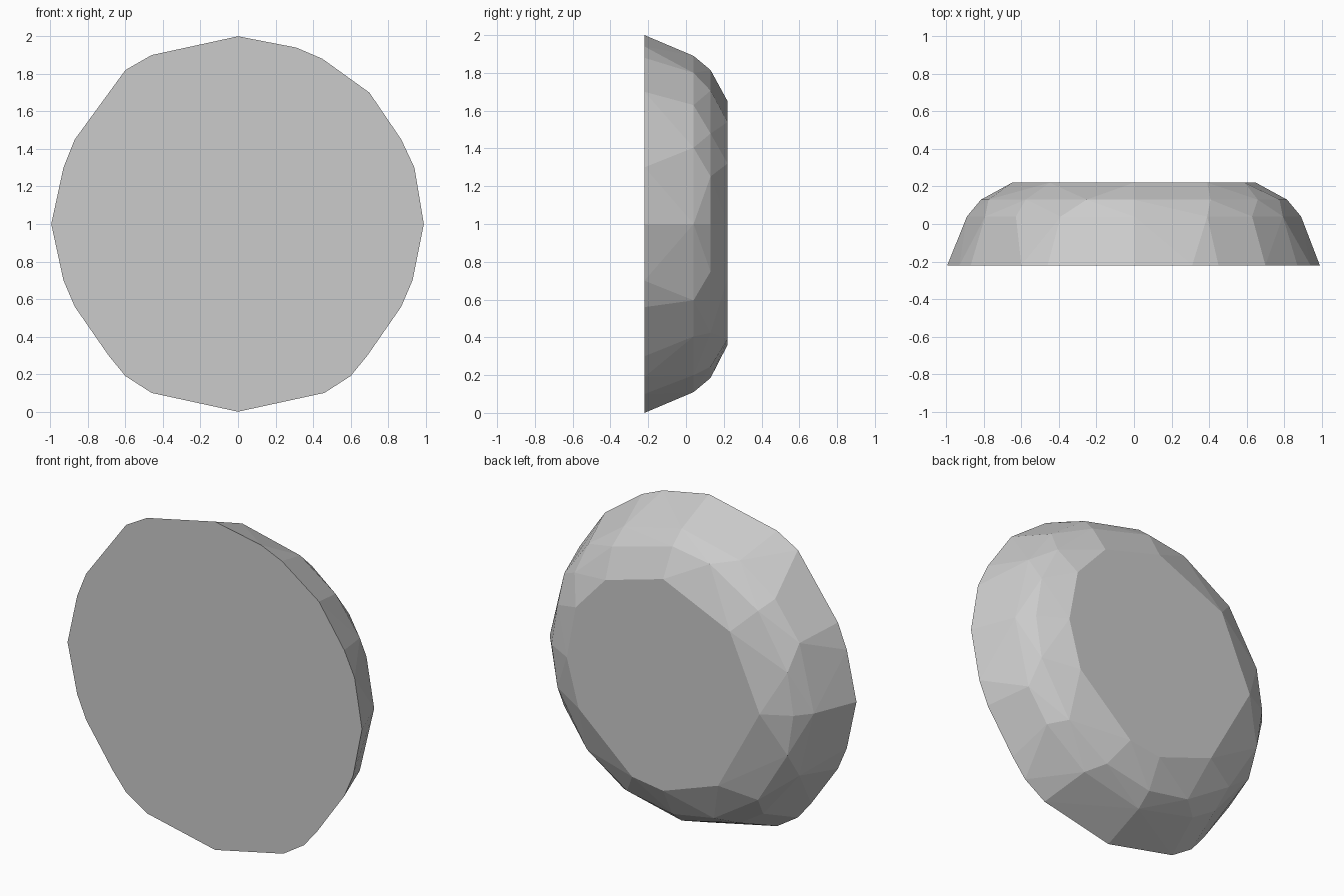
import bpy, bmesh
from math import sin, cos, radians

if "Cube" in bpy.data.objects:
    bpy.data.objects.remove(bpy.data.objects["Cube"])

# Large flat front outline (x, z)
front = [(0, 2), (.31, 1.94), (.45, 1.88), (.70, 1.70), (.87, 1.45), (.94, 1.30),
         (.99, 1), (.93, .70), (.87, .56), (.69, .30), (.60, .19), (.46, .10), (0, 0),
         (-.46, .10), (-.60, .19), (-.69, .30), (-.87, .56), (-.93, .70),
         (-.995, 1), (-.93, 1.30), (-.87, 1.45), (-.60, 1.82), (-.46, 1.90)]

# Smaller flat back outline (x, z)
back = [(0, 1.65), (.39, 1.54), (.59, 1.32), (.65, 1), (.57, .71), (.21, .39),
        (0, .36), (-.37, .49), (-.65, 1), (-.45, 1.45)]


def ring(radius, angles):
    """Irregular ring of facet corners around the stone's axis."""
    return [(radius * cos(radians(a)), 1 + radius * sin(radians(a))) for a in angles]


# Facet corners between the two flats
wide = ring(.89, [0, 27, 45, 64, 90, 116, 135, 153, 180, 207, 232, 244, 270, 296, 318, 333])
narrow = ring(.815, [0, 18, 36, 60, 90, 108, 135, 162, 180, 198, 225, 250, 270, 292, 315, 342])

# Faceted stone: hull over the stacked outlines
bm = bmesh.new()
for y, outline in ((-.22, front), (.04, wide), (.13, narrow), (.22, back)):
    for x, z in outline:
        bm.verts.new((x, y, z))
res = bmesh.ops.convex_hull(bm, input=bm.verts)
loose = [v for v in bm.verts if not v.link_faces]
bmesh.ops.delete(bm, geom=loose, context='VERTS')
bmesh.ops.dissolve_limit(bm, angle_limit=radians(1), verts=bm.verts, edges=bm.edges)
bmesh.ops.recalc_face_normals(bm, faces=bm.faces)
mesh = bpy.data.meshes.new("faceted_stone")
bm.to_mesh(mesh)
bm.free()
bpy.context.collection.objects.link(bpy.data.objects.new("faceted_stone", mesh))
